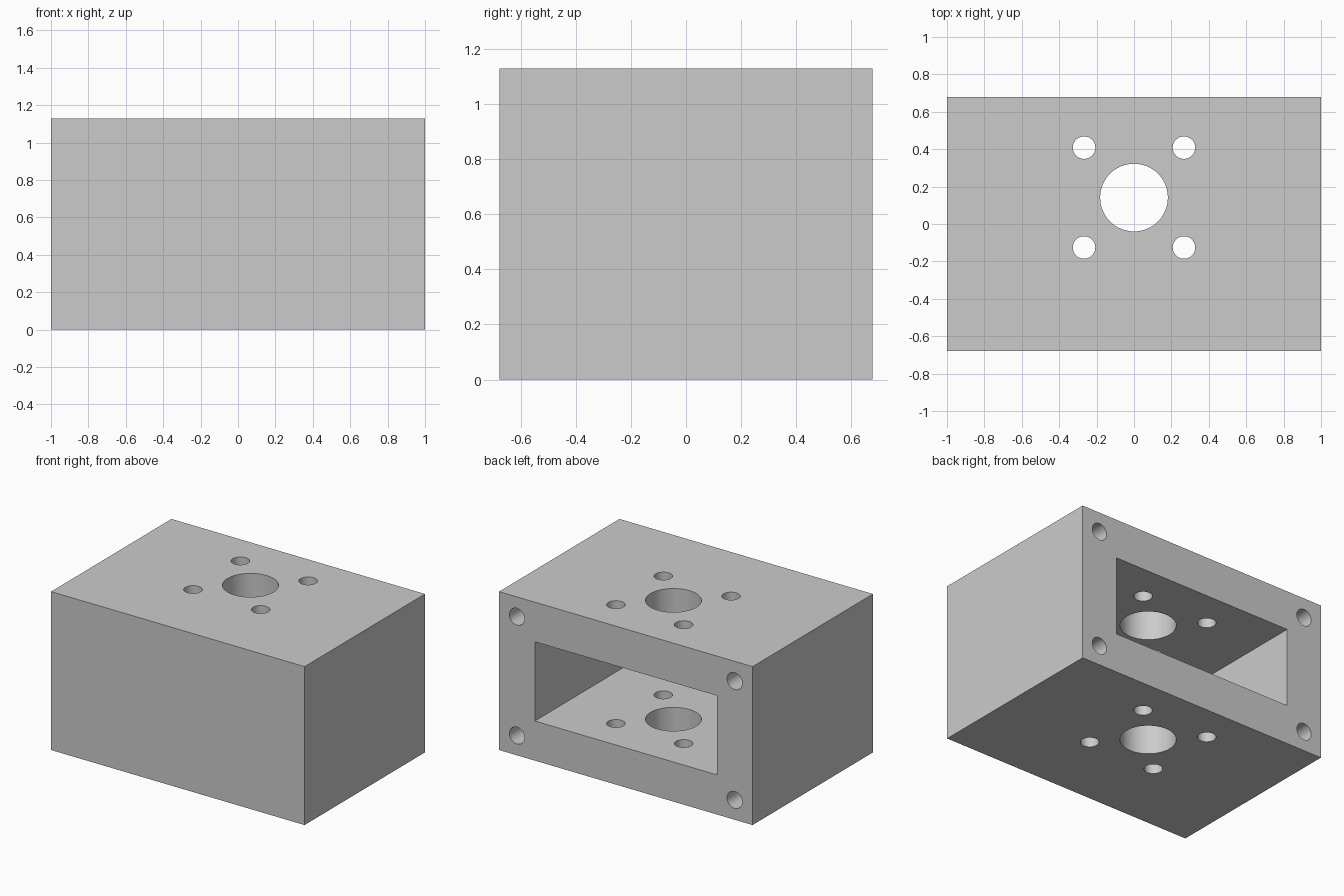
import bpy
from math import radians

cube = bpy.data.objects.get("Cube")
if cube:
    bpy.data.objects.remove(cube, do_unlink=True)

W, D, H = 2.0, 1.356, 1.13   # outer size
WALL = 0.2825                # wall thickness around the pocket
INSET = WALL / 2             # screw holes sit mid-wall
BORE_Y = INSET               # bore is centred over the pocket
PITCH = 0.267                # half spacing of the small holes
SCREW_R = 0.06
SCREW_DEPTH = 0.4

grey = bpy.data.materials.new("plain grey")
grey.use_nodes = True
colour = (0.6, 0.6, 0.6, 1.0)
grey.diffuse_color = colour
grey.node_tree.nodes["Principled BSDF"].inputs["Base Color"].default_value = colour


def box(name, size, centre):
    bpy.ops.mesh.primitive_cube_add(size=1, location=centre)
    ob = bpy.context.object
    ob.name = name
    ob.scale = size
    bpy.ops.object.transform_apply(location=True, rotation=False, scale=True)
    ob.data.materials.append(grey)
    return ob


def cylinder(name, radius, depth, centre, tilt=0):
    bpy.ops.mesh.primitive_cylinder_add(
        vertices=64, radius=radius, depth=depth, location=centre,
        rotation=(radians(tilt), 0, 0))
    ob = bpy.context.object
    ob.name = name
    ob.data.materials.append(grey)
    return ob


def cut(body, cutter):
    cutter.hide_render = True
    bpy.ops.object.select_all(action='DESELECT')
    bpy.context.view_layer.objects.active = body
    body.select_set(True)
    mod = body.modifiers.new("cut", 'BOOLEAN')
    mod.operation = 'DIFFERENCE'
    mod.solver = 'EXACT'
    mod.object = cutter
    bpy.ops.object.modifier_apply(modifier=mod.name)
    bpy.data.objects.remove(cutter, do_unlink=True)


# Solid block
block = box("housing_block", (W, D, H), (0, 0, H / 2))

# Rectangular pocket, open at the back
pocket_front = -D / 2 + WALL
pocket_back = D / 2 + 0.1
cut(block, box("pocket_cutter",
               (W - 2 * WALL, pocket_back - pocket_front, H - 2 * WALL),
               (0, (pocket_front + pocket_back) / 2, H / 2)))

# Central bore and four mounting holes, through top and bottom
cut(block, cylinder("bore_cutter", 0.181, H + 0.2, (0, BORE_Y, H / 2)))
for sx in (-1, 1):
    for sy in (-1, 1):
        cut(block, cylinder("mount_hole_cutter", SCREW_R, H + 0.2,
                            (sx * PITCH, BORE_Y + sy * PITCH, H / 2)))

# Blind screw holes in the corners of the back face
for sx in (-1, 1):
    for z in (INSET, H - INSET):
        cut(block, cylinder("screw_hole_cutter", SCREW_R, 2 * SCREW_DEPTH,
                            (sx * (W / 2 - INSET), D / 2, z), tilt=90))

# Smooth hole walls, sharp edges
bpy.ops.object.select_all(action='DESELECT')
block.select_set(True)
bpy.context.view_layer.objects.active = block
bpy.ops.object.shade_smooth_by_angle(angle=radians(30))
